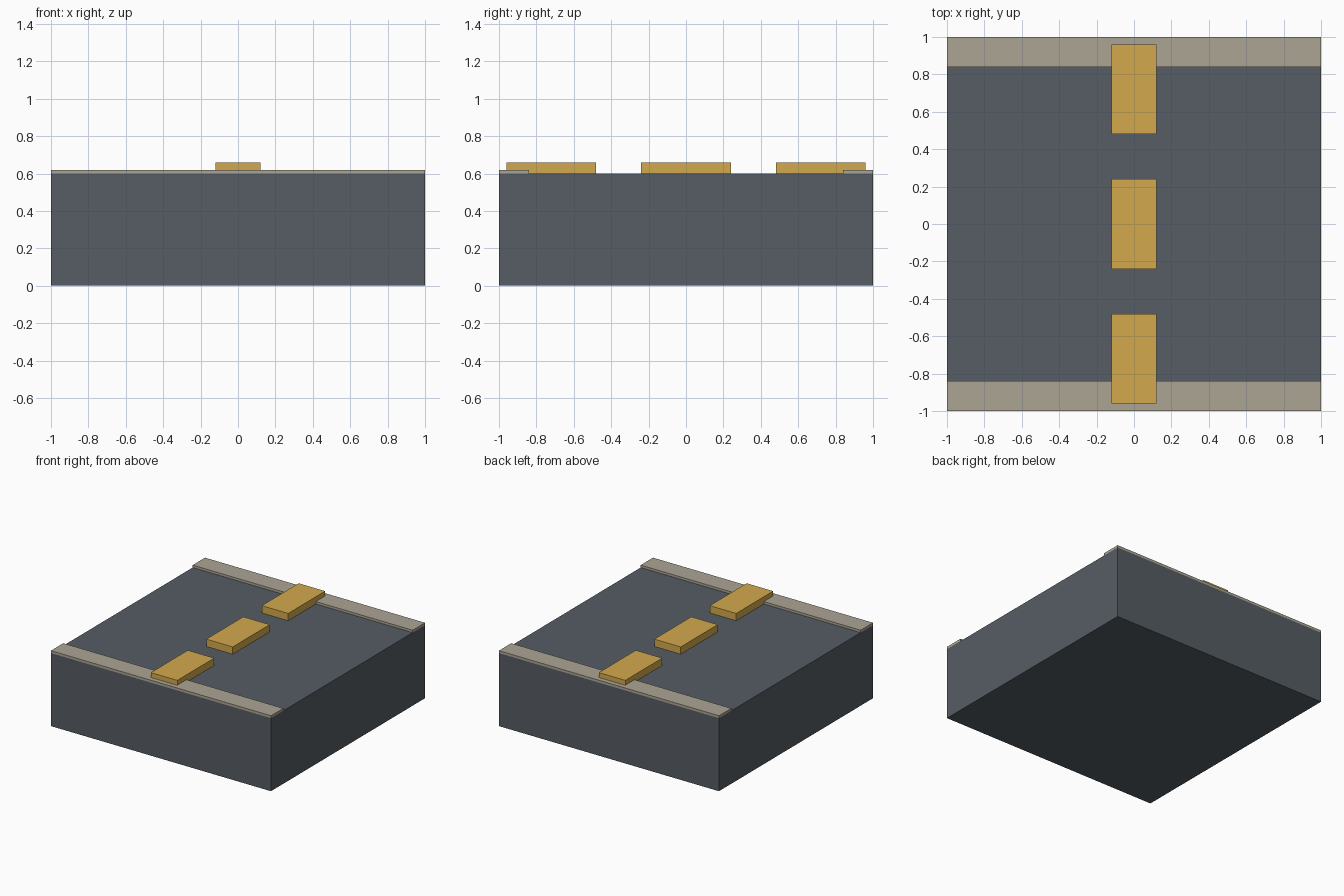
import bpy

if "Cube" in bpy.data.objects:
    bpy.data.objects.remove(bpy.data.objects["Cube"])


def material(name, rgb):
    m = bpy.data.materials.new(name)
    m.diffuse_color = (*rgb, 1)
    m.use_nodes = True
    m.node_tree.nodes["Principled BSDF"].inputs["Base Color"].default_value = m.diffuse_color
    return m


def box(name, x, y, z, mat):
    """Box from (min, max) ranges on each axis."""
    bpy.ops.mesh.primitive_cube_add(
        size=1, location=[(a + b) / 2 for a, b in (x, y, z)])
    ob = bpy.context.object
    ob.name = name
    ob.scale = [b - a for a, b in (x, y, z)]
    bpy.ops.object.transform_apply(location=False, rotation=False, scale=True)
    ob.data.materials.append(mat)
    return ob


asphalt = material("asphalt", (0.093, 0.109, 0.127))
stone = material("kerb_stone", (0.41, 0.375, 0.295))
paint = material("lane_paint", (0.65, 0.40, 0.075))

# Thick road block
box("road_block", (-1, 1), (-1, 1), (0, 0.6), asphalt)

# Low kerb strip along the front and back edges
box("kerb_front", (-1, 1), (-1, -0.84), (0.6, 0.62), stone)
box("kerb_back", (-1, 1), (0.84, 1), (0.6, 0.62), stone)

# Raised lane dashes down the middle
for name, y in (("front", -0.72), ("middle", 0), ("back", 0.72)):
    box("lane_dash_" + name, (-0.12, 0.12), (y - 0.24, y + 0.24), (0.6, 0.66), paint)
